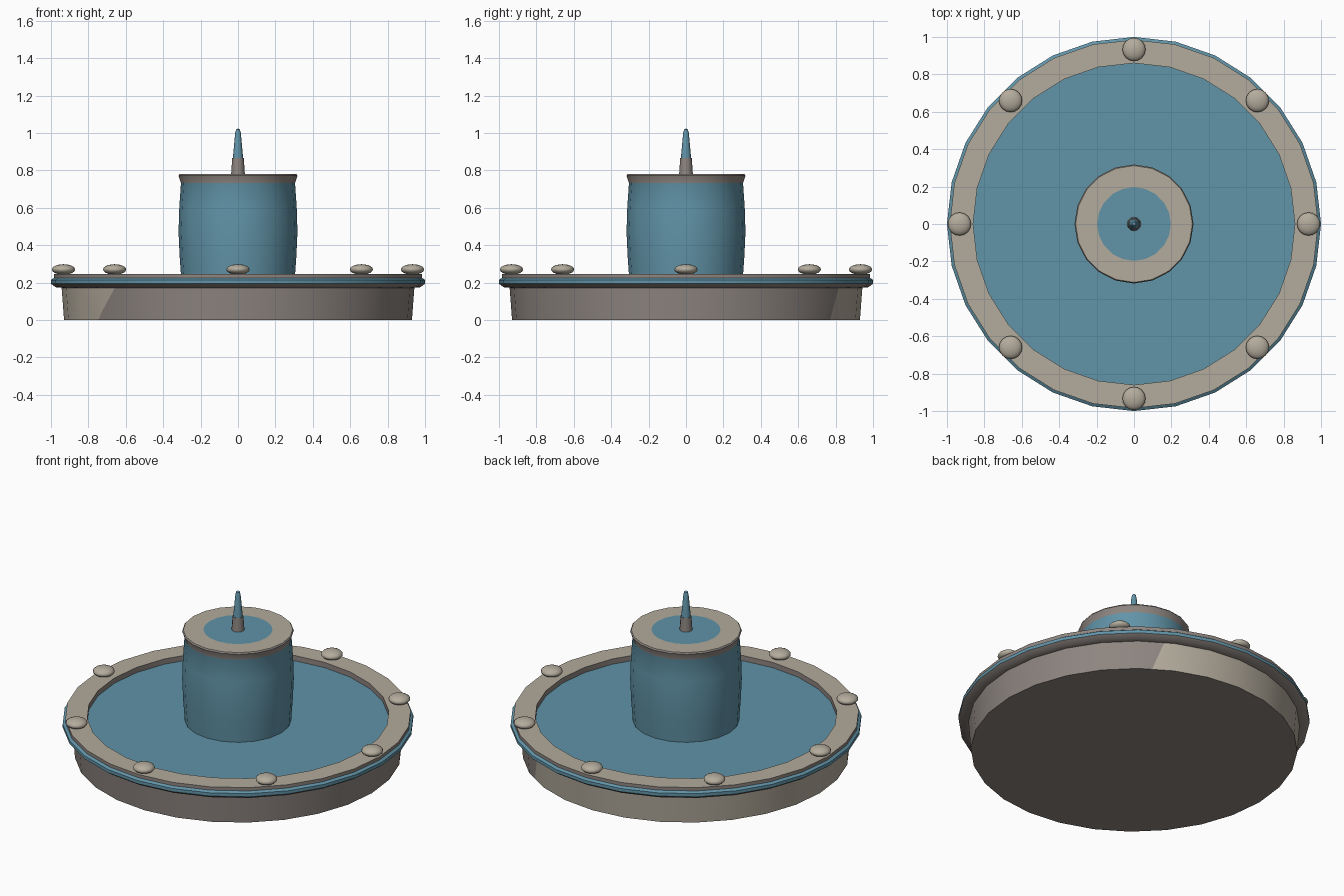
import bpy, bmesh
from math import sin, cos, pi, radians
from mathutils import Vector

cube = bpy.data.objects.get("Cube")
if cube:
    bpy.data.objects.remove(cube, do_unlink=True)


def make_material(name, rgb):
    linear = [(c / 255) ** 2.2 for c in rgb] + [1]
    mat = bpy.data.materials.new(name)
    mat.use_nodes = True
    mat.diffuse_color = linear
    mat.node_tree.nodes["Principled BSDF"].inputs["Base Color"].default_value = linear
    return mat


BLUE, TAN, GREY = 0, 1, 2
MATERIALS = [make_material("dusty blue", (97, 146, 166)),
             make_material("warm tan", (178, 170, 155)),
             make_material("warm grey", (140, 132, 127))]


def finish(bm, name, angle=35):
    bmesh.ops.recalc_face_normals(bm, faces=bm.faces)
    mesh = bpy.data.meshes.new(name)
    bm.to_mesh(mesh)
    bm.free()
    for mat in MATERIALS:
        mesh.materials.append(mat)
    obj = bpy.data.objects.new(name, mesh)
    bpy.context.collection.objects.link(obj)
    bpy.ops.object.select_all(action='DESELECT')
    obj.select_set(True)
    bpy.context.view_layer.objects.active = obj
    bpy.ops.object.shade_smooth_by_angle(angle=radians(angle))
    return obj


def lathe(profile, colours, sides):
    """Turn (radius, height) points around z; one colour per profile segment."""
    bm = bmesh.new()
    rings = []
    for r, z in profile:
        count = sides if r > 0 else 1
        rings.append([bm.verts.new((r * cos(2 * pi * i / sides), r * sin(2 * pi * i / sides), z))
                      for i in range(count)])
    for low, high, colour in zip(rings, rings[1:], colours):
        for i in range(sides):
            j = i + 1
            loop = [low[i % len(low)], low[j % len(low)], high[j % len(high)], high[i % len(high)]]
            face = bm.faces.new(list(dict.fromkeys(loop)))
            face.material_index = colour
    return bm


# Round base with rim, raised ring and sunken floor
WALL_TOP = 0.172
bm = lathe([(0, 0), (0.93, 0), (0.943, WALL_TOP), (0.975, 0.175), (1.0, 0.194), (1.0, 0.214),
            (0.985, 0.224), (0.985, 0.245), (0.86, 0.245), (0.86, 0.212), (0, 0.212)],
           [GREY, GREY, GREY, GREY, BLUE, BLUE, GREY, TAN, GREY, BLUE], 28)


def wall_faces():
    return [f for f in bm.faces if 0.02 < f.calc_center_median().z < WALL_TOP - 0.02]


# Tan patch on the base wall, between two slanted radial cuts
middle = Vector((cos(radians(140)), sin(radians(140)), 0))
normals = []
for bottom_angle, top_angle in [(56.4, 60.5), (216.4, 225.3)]:
    a, b = radians(bottom_angle), radians(top_angle)
    bottom = Vector((0.93 * cos(a), 0.93 * sin(a), 0))
    top = Vector((0.943 * cos(b), 0.943 * sin(b), WALL_TOP))
    radial = Vector((cos((a + b) / 2), sin((a + b) / 2), 0))
    normal = (top - bottom).cross(radial).normalized()
    if normal.dot(middle) < 0:
        normal.negate()
    near = [f for f in wall_faces() if f.calc_center_median().dot(radial) > 0.5]
    geom = set(near)
    for f in near:
        geom.update(f.edges)
        geom.update(f.verts)
    bmesh.ops.bisect_plane(bm, geom=list(geom), plane_co=bottom, plane_no=normal)
    normals.append((bottom, normal))
for f in wall_faces():
    centre = f.calc_center_median()
    if all((centre - p).dot(n) > 0 for p, n in normals):
        f.material_index = TAN
finish(bm, "base")

# Barrel drum with flared cap and inset-coloured disc
finish(lathe([(0, 0.212), (0.303, 0.212), (0.312, 0.34), (0.318, 0.47), (0.314, 0.6), (0.305, 0.732),
              (0.318, 0.772), (0.312, 0.78), (0.197, 0.78), (0, 0.78)],
             [BLUE, BLUE, BLUE, BLUE, BLUE, GREY, GREY, TAN, BLUE], 20), "drum", 30)

# Spike on top of the drum
finish(lathe([(0, 0.775), (0.037, 0.775), (0.031, 0.865), (0, 0.865)],
             [GREY, GREY, GREY], 12), "spike_collar")
finish(lathe([(0, 0.86), (0.028, 0.86), (0.015, 1.0), (0.01, 1.018), (0, 1.025)],
             [BLUE, BLUE, BLUE, BLUE], 12), "spike")

# Flattened round bolts on the ring
for i in range(8):
    bm = bmesh.new()
    bmesh.ops.create_uvsphere(bm, u_segments=16, v_segments=10, radius=1)
    bmesh.ops.scale(bm, vec=(0.062, 0.062, 0.028), verts=bm.verts)
    for f in bm.faces:
        f.material_index = TAN
    bolt = finish(bm, "bolt_%d" % (i + 1), 60)
    bolt.location = (0.933 * cos(i * pi / 4), 0.933 * sin(i * pi / 4), 0.27)
